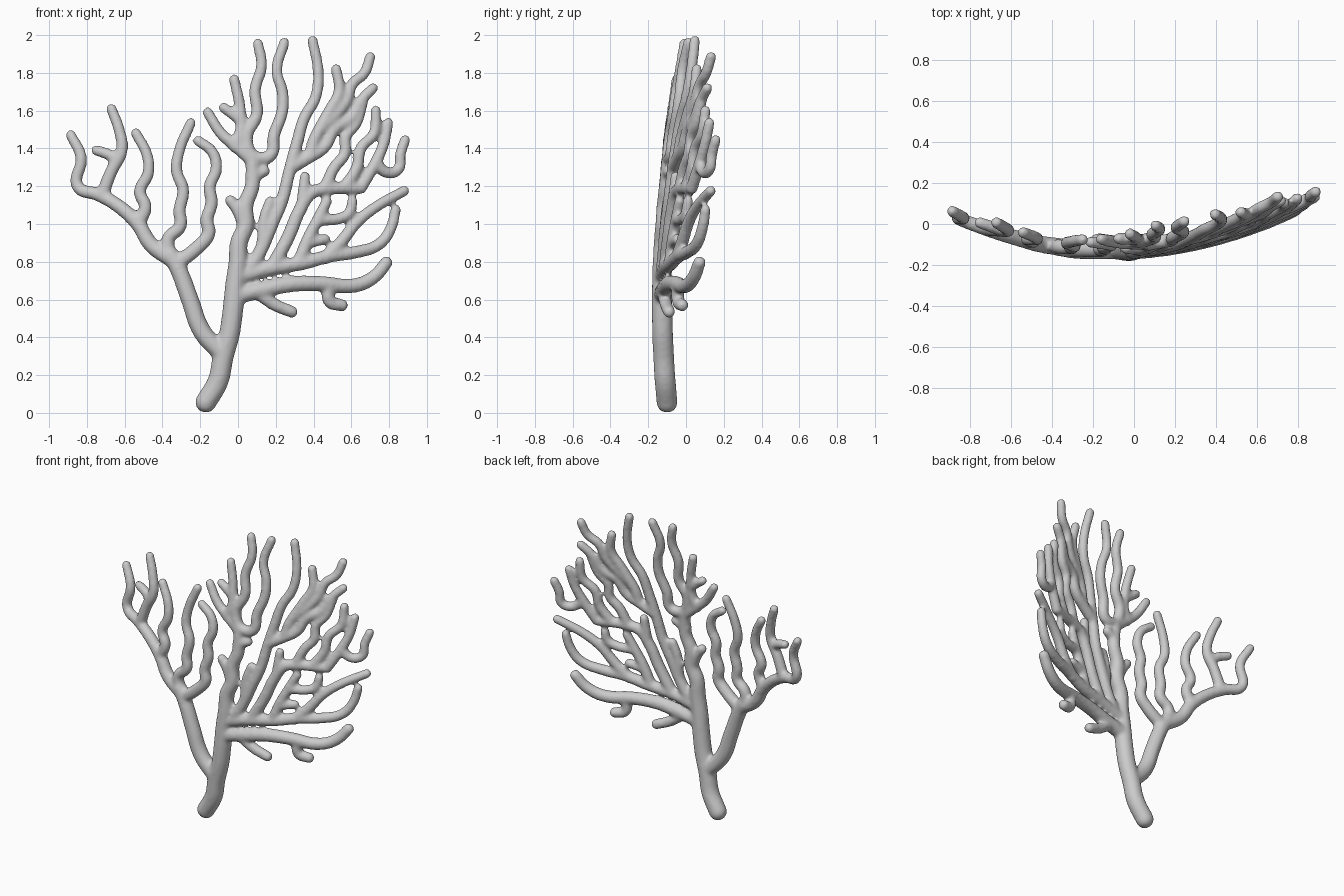
import bpy

parts = []


def bowl(x, z):
    """Depth of the shallow dish that the whole fan lies on."""
    return -0.13 + 0.25 * (x + 0.11) ** 2 + 0.07 * (z - 0.7) ** 2


def branch(r0, r1, *pts):
    """Round tapering branch through (x, z) points, with ball ends."""
    cu = bpy.data.curves.new("branch", 'CURVE')
    cu.dimensions = '3D'
    cu.bevel_depth = 1.0
    cu.bevel_resolution = 4
    cu.resolution_u = 6
    cu.use_fill_caps = True
    sp = cu.splines.new('BEZIER')
    sp.bezier_points.add(len(pts) - 1)
    for i, (x, z) in enumerate(pts):
        p = sp.bezier_points[i]
        p.co = (x, bowl(x, z), z)
        p.handle_left_type = p.handle_right_type = 'AUTO'
        p.radius = r0 + (r1 - r0) * i / (len(pts) - 1)
    ob = bpy.data.objects.new("branch", cu)
    bpy.context.collection.objects.link(ob)
    parts.append(ob)
    for (x, z), r in ((pts[0], r0), (pts[-1], r1)):
        bpy.ops.mesh.primitive_uv_sphere_add(segments=16, ring_count=10, radius=r,
                                             location=(x, bowl(x, z), z))
        parts.append(bpy.context.object)


T = 0.029   # tip radius
B = 0.036   # twig base radius

# trunk and central stem
branch(.057, .056, (-.17, .057), (-.105, .17), (-.08, .29), (-.045, .42), (-.025, .56))
branch(.056, .038, (-.025, .56), (-.015, .68), (0, .8), (.005, .9), (.04, .99),
       (.04, 1.1), (.075, 1.2), (.075, 1.36))
branch(B, .031, (.03, 1.0), (0, 1.07), (-.04, 1.125))
branch(B, .031, (.07, 1.25), (.14, 1.28))

# left limb
branch(.052, .045, (-.09, .32), (-.19, .43), (-.255, .6), (-.32, .77), (-.36, .84))
branch(.045, T, (-.33, .8), (-.46, .89), (-.53, 1.0), (-.64, 1.1), (-.74, 1.155),
       (-.85, 1.2), (-.83, 1.35), (-.885, 1.47))
branch(B, T, (-.72, 1.15), (-.67, 1.28), (-.615, 1.39), (-.63, 1.5), (-.67, 1.61))
branch(.032, T, (-.64, 1.34), (-.69, 1.37), (-.75, 1.39))
branch(B, T, (-.53, 1.0), (-.49, 1.09), (-.52, 1.17), (-.475, 1.27), (-.48, 1.36), (-.54, 1.48))
branch(.038, T, (-.36, .83), (-.37, .92), (-.305, .99), (-.31, 1.07), (-.29, 1.18),
       (-.325, 1.28), (-.31, 1.39), (-.25, 1.535))
branch(.04, T, (-.31, .8), (-.21, .88), (-.155, .95), (-.165, 1.02), (-.14, 1.11),
       (-.15, 1.2), (-.115, 1.29), (-.135, 1.38), (-.21, 1.44))

# top crown
branch(B, T, (.07, 1.34), (-.01, 1.41), (-.09, 1.48), (-.16, 1.59))
branch(.033, T, (-.02, 1.41), (.015, 1.5), (.01, 1.62), (-.02, 1.765))
branch(.03, T, (0, 1.56), (-.075, 1.615))
branch(B, T, (.075, 1.34), (.045, 1.46), (.1, 1.58), (.09, 1.71), (.125, 1.84), (.105, 1.955))
branch(B, T, (.075, 1.35), (.17, 1.36), (.19, 1.47), (.235, 1.6), (.235, 1.7),
       (.205, 1.81), (.245, 1.96))

# tall right stem and its forks
branch(.038, T, (.05, .74), (.12, .86), (.18, 1.0), (.235, 1.13), (.27, 1.27), (.315, 1.44),
       (.35, 1.56), (.41, 1.67), (.425, 1.8), (.395, 1.97))
branch(.033, T, (.13, .9), (.14, 1.03), (.17, 1.12))
branch(B, T, (.28, 1.3), (.37, 1.35), (.46, 1.41), (.51, 1.5), (.6, 1.56), (.65, 1.65), (.715, 1.72))
branch(.034, T, (.38, 1.36), (.42, 1.48), (.51, 1.57), (.575, 1.655), (.605, 1.74),
       (.67, 1.8), (.7, 1.885))
branch(.034, T, (.42, 1.48), (.485, 1.6), (.535, 1.7), (.52, 1.82))

# middle right stem with its comb of twigs
branch(.038, .033, (.18, .77), (.27, .94), (.325, 1.07), (.39, 1.165), (.46, 1.185), (.56, 1.19), (.65, 1.19))
branch(.033, T, (.34, 1.11), (.355, 1.25))
branch(.033, T, (.46, 1.19), (.51, 1.3), (.565, 1.37), (.57, 1.46), (.625, 1.53), (.66, 1.64))
branch(.033, T, (.56, 1.19), (.63, 1.3), (.65, 1.4), (.72, 1.48), (.73, 1.6))
branch(.033, T, (.65, 1.19), (.72, 1.31), (.77, 1.42), (.795, 1.535))
branch(.032, T, (.73, 1.33), (.78, 1.275), (.85, 1.29), (.86, 1.37), (.885, 1.445))

# low right stem
branch(.042, T, (.0, .72), (.17, .765), (.35, .795), (.48, .83), (.62, .85), (.75, .895),
       (.81, .98), (.835, 1.075))
branch(B, T, (.46, .82), (.55, .91), (.63, 1.01), (.73, 1.09), (.88, 1.175))
branch(B, T, (.32, .79), (.37, .92), (.42, 1.02), (.47, 1.12))
branch(.032, T, (.43, 1.02), (.54, 1.03), (.59, 1.06), (.605, 1.12))
branch(.032, T, (.37, .9), (.46, .92))

# bottom right arm with drooping nubs
branch(.048, .035, (-.02, .62), (.12, .65), (.27, .68), (.43, .685), (.62, .675), (.72, .72), (.785, .795))
branch(.036, .033, (.1, .64), (.19, .575), (.285, .535))
branch(.036, .034, (.48, .67), (.485, .59), (.55, .57))

# fuse everything into one smooth skin
bpy.ops.object.select_all(action='DESELECT')
for ob in parts:
    ob.select_set(True)
bpy.context.view_layer.objects.active = parts[0]
bpy.ops.object.convert(target='MESH')
bpy.ops.object.join()
coral = bpy.context.object
coral.name = "fan_coral"
rm = coral.modifiers.new("fuse", 'REMESH')
rm.mode = 'VOXEL'
rm.voxel_size = 0.011
rm.use_smooth_shade = True
sm = coral.modifiers.new("soften", 'SMOOTH')
sm.factor = 0.5
sm.iterations = 8
